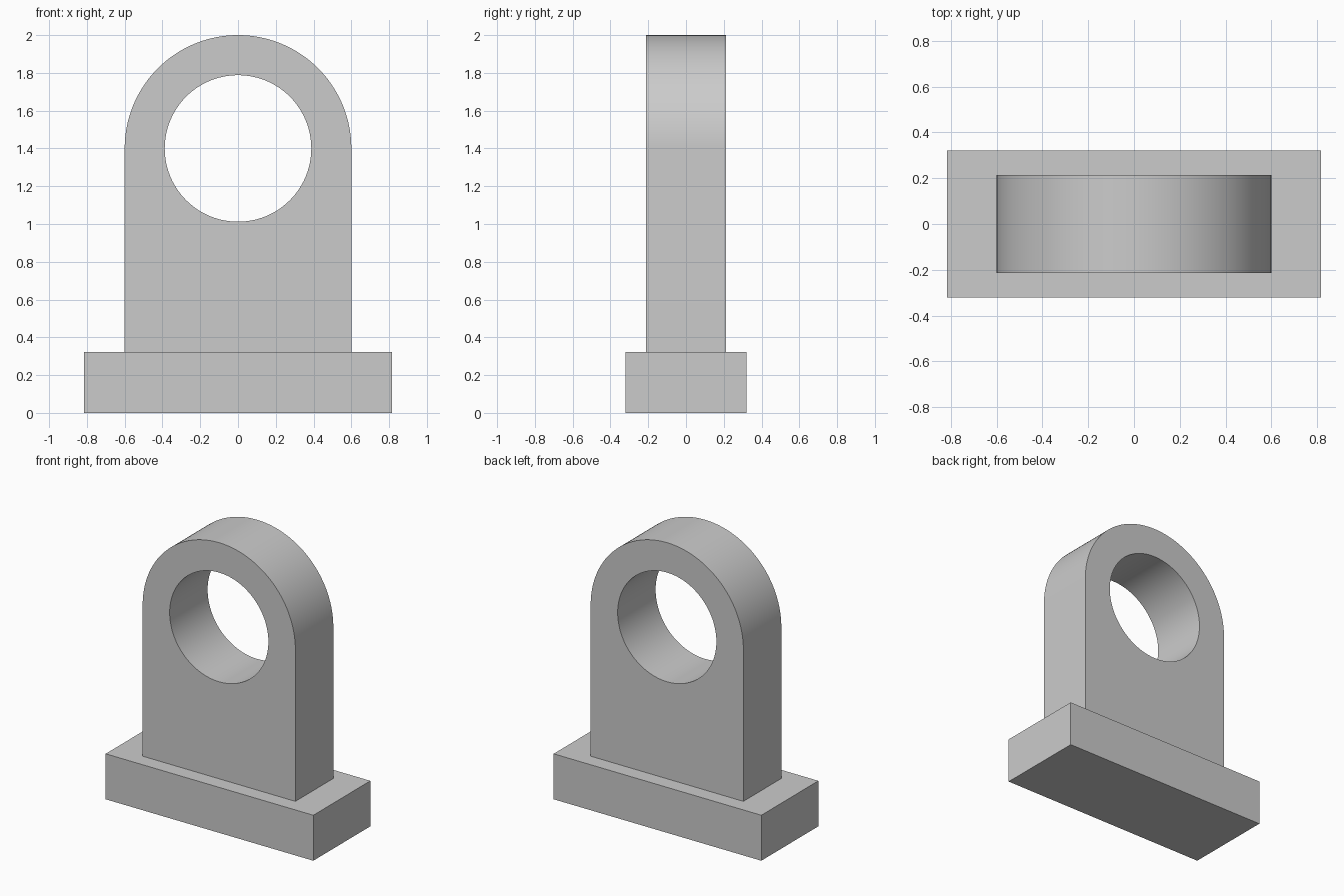
import bpy
import bmesh
from math import cos, sin, pi, radians

cube = bpy.data.objects.get("Cube")
if cube:
    bpy.data.objects.remove(cube, do_unlink=True)

BASE_HALF_X, BASE_HALF_Y, BASE_TOP = 0.816, 0.32, 0.323
LUG_HALF_Y, LUG_RADIUS = 0.213, 0.6
HOLE_RADIUS, EYE_Z = 0.388, 1.4
SEGMENTS = 96

grey = bpy.data.materials.new("plain grey")
grey.use_nodes = True
colour = (0.6, 0.6, 0.6, 1)
grey.diffuse_color = colour
grey.node_tree.nodes["Principled BSDF"].inputs["Base Color"].default_value = colour


def add_object(name, bm):
    bmesh.ops.recalc_face_normals(bm, faces=bm.faces)
    mesh = bpy.data.meshes.new(name)
    bm.to_mesh(mesh)
    bm.free()
    mesh.materials.append(grey)
    obj = bpy.data.objects.new(name, mesh)
    bpy.context.collection.objects.link(obj)
    return obj


def arc(radius, sweep, count):
    """Points around the eye centre, starting at +x."""
    return [(radius * cos(sweep * i / SEGMENTS), EYE_Z + radius * sin(sweep * i / SEGMENTS))
            for i in range(count)]


def edge_loop(bm, points):
    verts = [bm.verts.new((x, -LUG_HALF_Y, z)) for x, z in points]
    return [bm.edges.new((v, verts[i - 1])) for i, v in enumerate(verts)]


# Base plate
bm = bmesh.new()
bmesh.ops.create_cube(bm, size=1)
bmesh.ops.translate(bm, verts=bm.verts, vec=(0, 0, 0.5))
bmesh.ops.scale(bm, verts=bm.verts, vec=(2 * BASE_HALF_X, 2 * BASE_HALF_Y, BASE_TOP))
add_object("base_plate", bm)

# Upright lug: round-topped outline with a round eye, extruded front to back
bm = bmesh.new()
outline = arc(LUG_RADIUS, pi, SEGMENTS + 1)
outline += [(-LUG_RADIUS, BASE_TOP), (LUG_RADIUS, BASE_TOP)]
edges = edge_loop(bm, outline) + edge_loop(bm, arc(HOLE_RADIUS, 2 * pi, SEGMENTS))
bmesh.ops.triangle_fill(bm, edges=edges, use_beauty=True, use_dissolve=False)
back = bmesh.ops.extrude_face_region(bm, geom=bm.faces[:], use_keep_orig=True)
moved = [g for g in back["geom"] if isinstance(g, bmesh.types.BMVert)]
bmesh.ops.translate(bm, verts=moved, vec=(0, 2 * LUG_HALF_Y, 0))
lug = add_object("upright_lug", bm)

# Smooth the curved walls, keep the rims crisp
bpy.ops.object.select_all(action='DESELECT')
lug.select_set(True)
bpy.context.view_layer.objects.active = lug
bpy.ops.object.shade_smooth_by_angle(angle=radians(30))
